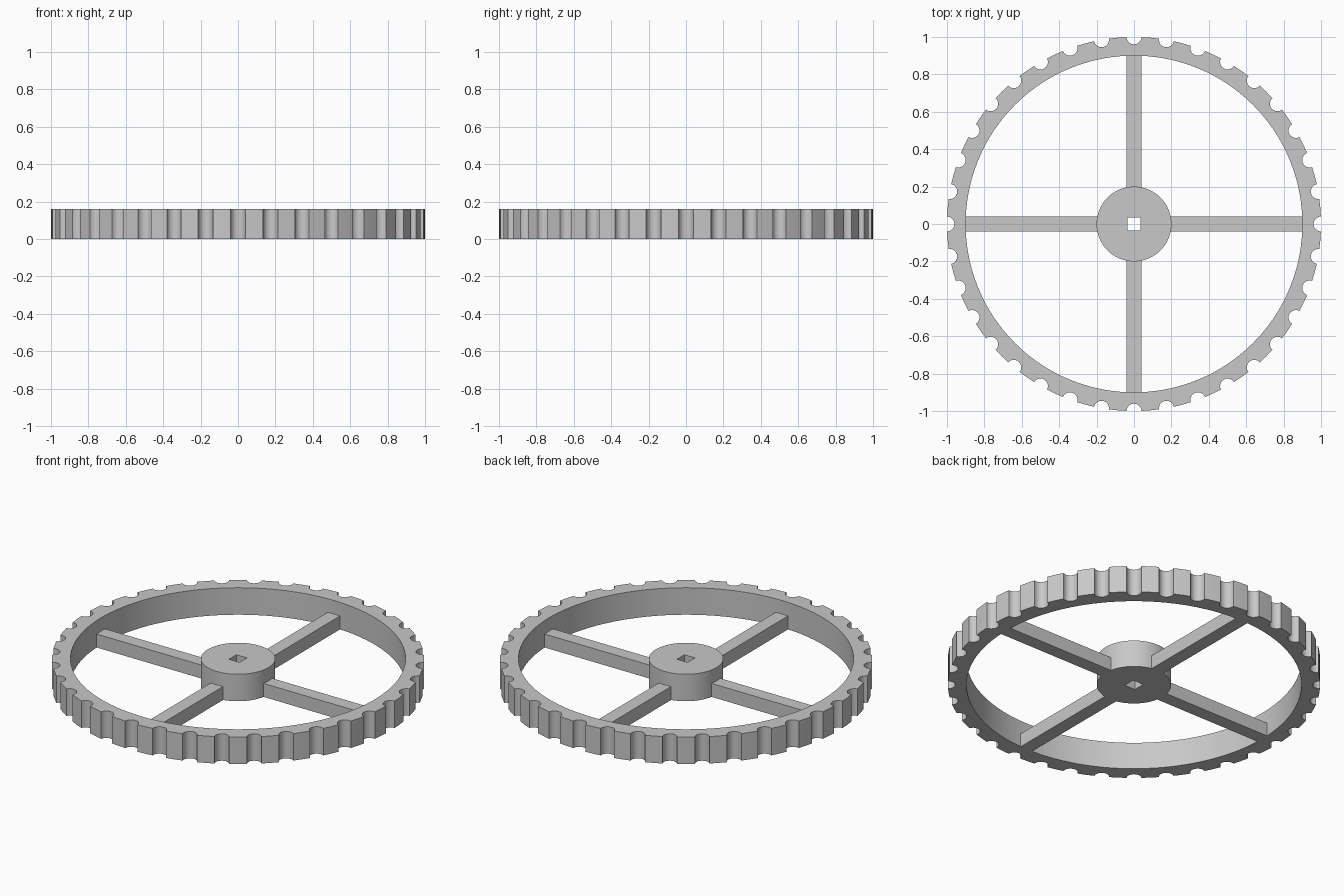
import bpy, bmesh, math
from mathutils import Vector, Matrix

cube = bpy.data.objects.get("Cube")
if cube:
    bpy.data.objects.remove(cube, do_unlink=True)

HEIGHT, SPOKE_H, SPOKE_W = 0.16, 0.08, 0.08
RIM_OUT, RIM_IN, HUB_R, HOLE = 1.0, 0.9, 0.2, 0.035
NOTCHES, NOTCH_R = 36, 0.04

grey = bpy.data.materials.new("plain grey")
grey.use_nodes = True
colour = (0.58, 0.58, 0.58, 1)
grey.diffuse_color = colour
grey.node_tree.nodes["Principled BSDF"].inputs["Base Color"].default_value = colour


def finish(name, bm, smooth=True):
    bmesh.ops.recalc_face_normals(bm, faces=bm.faces)
    mesh = bpy.data.meshes.new(name)
    bm.to_mesh(mesh)
    bm.free()
    mesh.materials.append(grey)
    ob = bpy.data.objects.new(name, mesh)
    bpy.context.collection.objects.link(ob)
    if smooth:
        bpy.ops.object.select_all(action='DESELECT')
        ob.select_set(True)
        bpy.context.view_layer.objects.active = ob
        bpy.ops.object.shade_smooth_by_angle(angle=math.radians(28))
    return ob


def ring_prism(name, outer, inner):
    """Upright tube between two matching closed outlines."""
    bm = bmesh.new()
    loops = [[bm.verts.new((p.x, p.y, z)) for p in pts]
             for pts, z in ((outer, 0), (outer, HEIGHT), (inner, HEIGHT), (inner, 0))]
    n = len(outer)
    for a, b in zip(loops, loops[1:] + loops[:1]):
        for i in range(n):
            j = (i + 1) % n
            bm.faces.new((a[i], a[j], b[j], b[i]))
    return finish(name, bm)


def polar(r, a):
    return Vector((r * math.cos(a), r * math.sin(a)))


# Rim: round notches cut at an even pitch around the outside
pitch = math.tau / NOTCHES
edge = 2 * math.asin(NOTCH_R / 2 / RIM_OUT)     # half angle of a notch mouth
sweep = math.pi / 2 - edge / 2                  # half arc inside the rim
outline = []
for k in range(NOTCHES):
    a = k * pitch
    for i in range(11):
        t = a + math.pi + sweep * (1 - i / 5)
        outline.append(polar(RIM_OUT, a) + polar(NOTCH_R, t))
    outline.append(polar(RIM_OUT, a + pitch / 2))
ring_prism("notched_rim", outline, [p.normalized() * RIM_IN for p in outline])

# Hub with a square axle hole
angles = [math.tau * i / 72 for i in range(72)]
ring_prism("hub", [polar(HUB_R, a) for a in angles],
           [polar(HOLE / max(abs(math.cos(a)), abs(math.sin(a))), a) for a in angles])

# Four low spokes, flush with the underside
start, end = HUB_R - 0.005, RIM_IN + 0.002
for k, side in enumerate(("left", "back", "right", "front")):
    bm = bmesh.new()
    bmesh.ops.create_cube(bm, size=1)
    bmesh.ops.scale(bm, vec=(end - start, SPOKE_W, SPOKE_H), verts=bm.verts)
    bmesh.ops.translate(bm, vec=((start + end) / 2, 0, SPOKE_H / 2), verts=bm.verts)
    bmesh.ops.rotate(bm, matrix=Matrix.Rotation(k * math.pi / 2, 3, 'Z'), verts=bm.verts)
    finish(side + "_spoke", bm, smooth=False)
